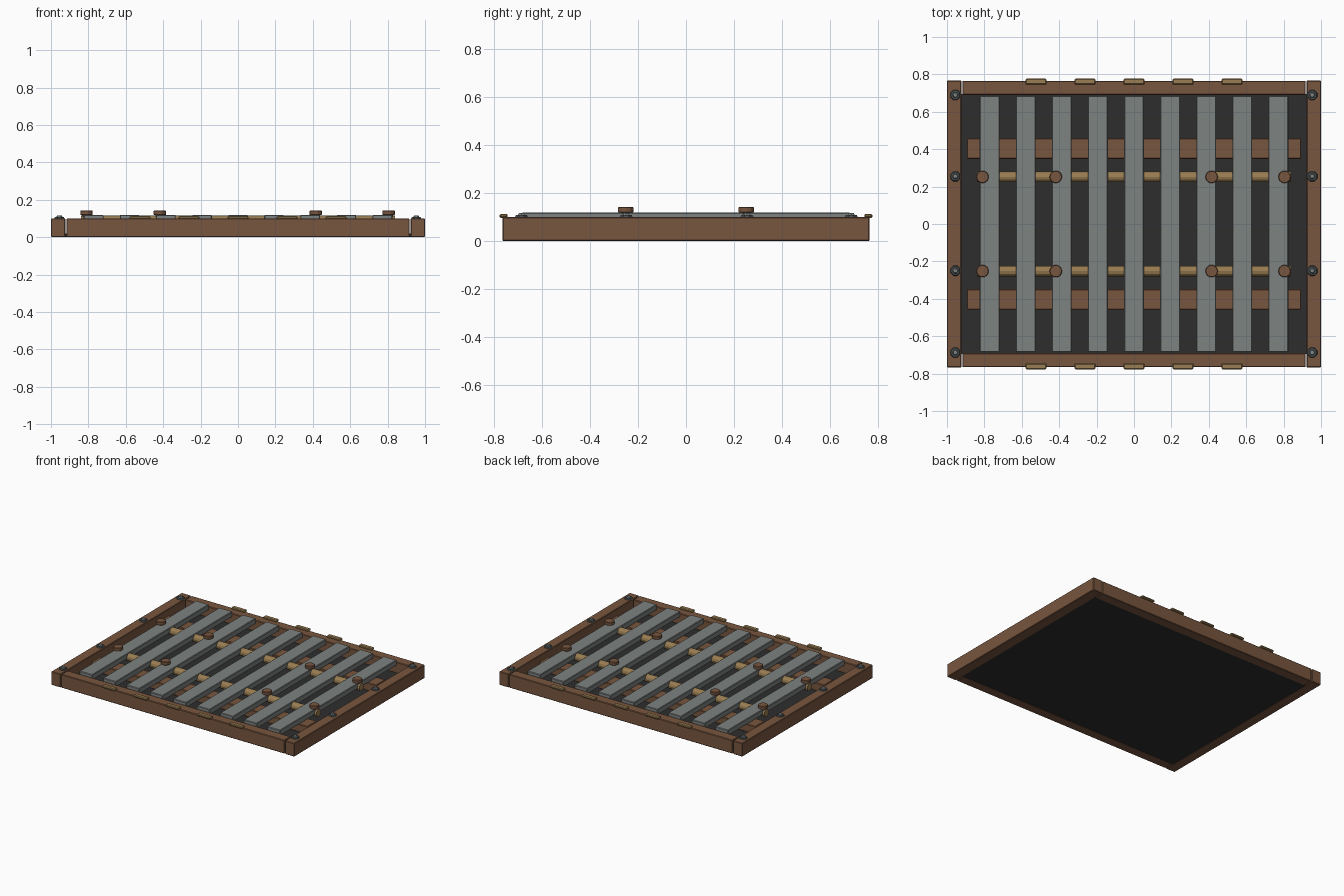
import bpy
import math

cube = bpy.data.objects.get("Cube")
if cube:
    bpy.data.objects.remove(cube)


def material(name, rgb):
    m = bpy.data.materials.new(name)
    m.use_nodes = True
    color = (*rgb, 1)
    m.diffuse_color = color
    m.node_tree.nodes["Principled BSDF"].inputs["Base Color"].default_value = color
    return m


WOOD = material("brown wood", (0.19, 0.093, 0.05))
SLATE = material("grey slat", (0.205, 0.225, 0.217))
TAN = material("tan wood", (0.32, 0.205, 0.085))
DARK = material("dark floor", (0.027, 0.027, 0.027))
STEEL = material("dark steel", (0.065, 0.08, 0.085))


def finish(name, mat, bevel):
    obj = bpy.context.object
    obj.name = name
    obj.data.materials.append(mat)
    if bevel:
        mod = obj.modifiers.new("edge", "BEVEL")
        mod.width = bevel
        mod.segments = 1
    return obj


def box(name, mat, x, y, z, bevel=0.004):
    """Box from (min, max) pairs on each axis."""
    bpy.ops.mesh.primitive_cube_add(size=1, location=[sum(p) / 2 for p in (x, y, z)])
    obj = bpy.context.object
    obj.scale = [p[1] - p[0] for p in (x, y, z)]
    bpy.ops.object.transform_apply(location=False, rotation=False, scale=True)
    return finish(name, mat, bevel)


def disc(name, mat, x, y, z, r1, r2, sides=8, bevel=0):
    """Upright tapered disc with z as a (bottom, top) pair."""
    bpy.ops.mesh.primitive_cone_add(vertices=sides, radius1=r1, radius2=r2,
                                    depth=z[1] - z[0], location=(x, y, sum(z) / 2),
                                    rotation=(0, 0, math.pi / sides))
    return finish(name, mat, bevel)


# Floor panel
box("floor_panel", DARK, (-0.925, 0.925), (-0.695, 0.695), (0.002, 0.02), 0)

# Frame rails
for s, side in ((-1, "right"), (1, "left")):
    box(f"{side}_rail", WOOD, sorted((s * 0.923, s)), (-0.767, 0.767), (0, 0.1))
for s, side in ((-1, "front"), (1, "back")):
    box(f"{side}_rail", WOOD, (-0.918, 0.918), sorted((s * 0.69, s * 0.765)), (0, 0.1))

    # Flat pegs lying on the outer edge of the rail
    for i in range(5):
        x = (i - 2) * 0.262
        box(f"{side}_edge_peg", TAN, (x - 0.055, x + 0.055),
            sorted((s * 0.745, s * 0.778)), (0.096, 0.113), 0.005)

    # Cross beam under the slats
    box(f"{side}_cross_beam", WOOD, (-0.893, 0.893),
        sorted((s * 0.348, s * 0.458)), (0.018, 0.078))

    # Round rod running through the slats
    y = s * 0.252
    bpy.ops.mesh.primitive_cylinder_add(vertices=12, radius=0.028, depth=1.68,
                                        location=(0, y, 0.087),
                                        rotation=(0, math.pi / 2, 0))
    finish(f"{side}_rod", TAN, 0)

    # Knobs standing on the rod
    for x in (-0.81, -0.418, 0.415, 0.805):
        disc(f"{side}_knob_stem", STEEL, x, y, (0.1, 0.122), 0.026, 0.026)
        disc(f"{side}_knob_cap", WOOD, x, y, (0.118, 0.142), 0.034, 0.034, 10, 0.003)

# Slats
for i in range(9):
    x = (i - 4) * 0.193
    box(f"slat_{i + 1}", SLATE, (x - 0.053, x + 0.053), (-0.685, 0.685), (0.078, 0.119))

# Bolts on the side rails
for x in (-0.955, 0.953):
    for y in (-0.687, -0.25, 0.255, 0.69):
        disc("bolt_washer", STEEL, x, y, (0.098, 0.108), 0.03, 0.025)
        disc("bolt_head", SLATE, x, y, (0.106, 0.117), 0.017, 0.012, 6)
